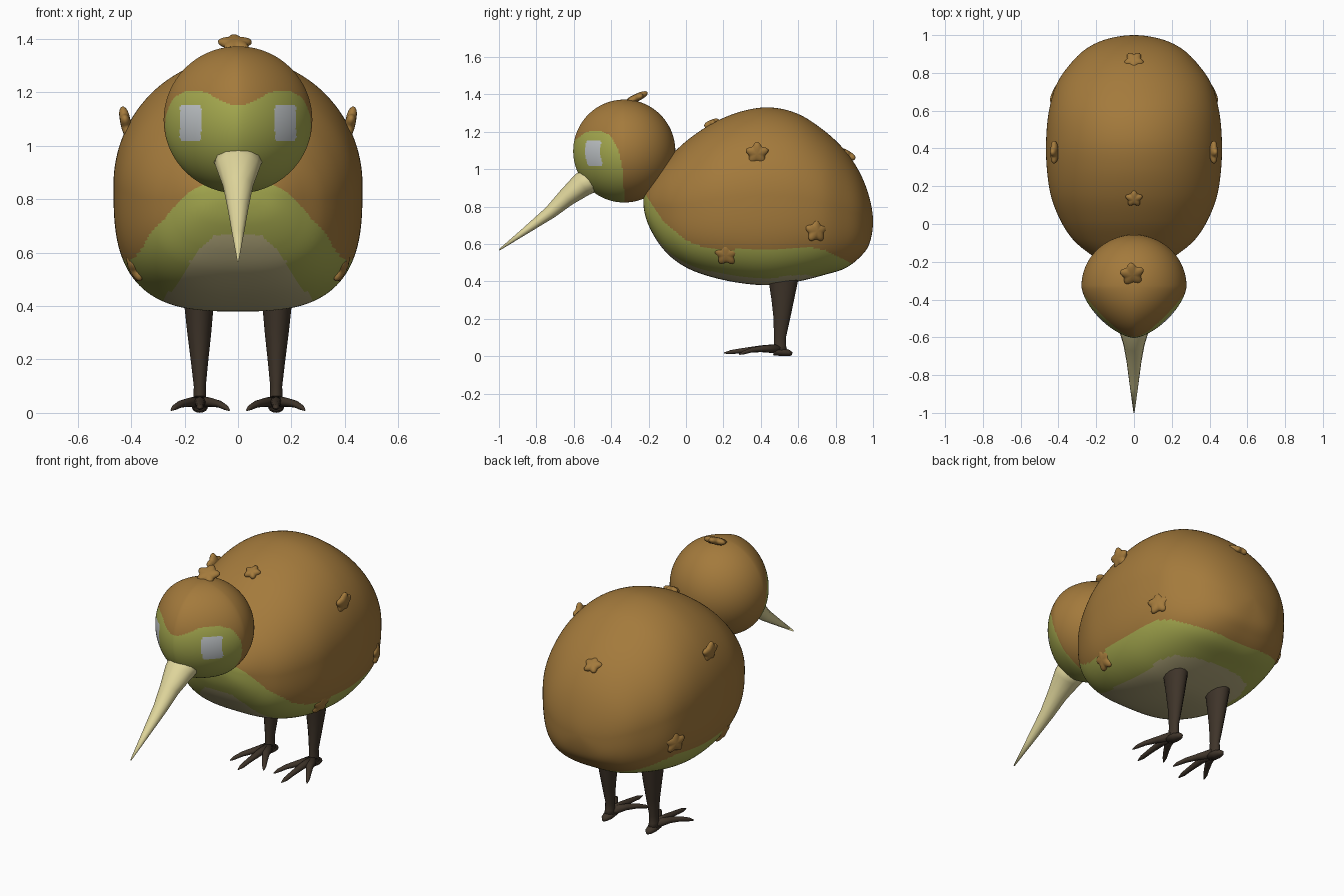
import bpy, bmesh, math
from mathutils import Vector

if "Cube" in bpy.data.objects:
    bpy.data.objects.remove(bpy.data.objects["Cube"])


def material(name, rgb):
    m = bpy.data.materials.new(name)
    m.diffuse_color = (*rgb, 1)
    m.use_nodes = True
    m.node_tree.nodes["Principled BSDF"].inputs["Base Color"].default_value = m.diffuse_color
    return m


BROWN = material("brown feathers", (.37, .195, .045))
GREEN = material("green feathers", (.38, .40, .078))
BEIGE = material("beige belly", (.49, .43, .22))
GREY = material("pale grey eye", (.55, .58, .60))
CREAM = material("cream beak", (.74, .67, .33))
DARK = material("dark brown legs", (.05, .035, .023))


def finish(bm, name, mats, rule=None):
    bmesh.ops.remove_doubles(bm, verts=bm.verts, dist=1e-5)
    bmesh.ops.recalc_face_normals(bm, faces=bm.faces)
    for f in bm.faces:
        f.smooth = True
        if rule:
            f.material_index = rule(f.calc_center_median())
    me = bpy.data.meshes.new(name)
    bm.to_mesh(me)
    bm.free()
    for m in mats:
        me.materials.append(m)
    ob = bpy.data.objects.new(name, me)
    bpy.context.collection.objects.link(ob)
    return ob


def loft(bm, rings, cap=True):
    vs = [[bm.verts.new(p) for p in r] for r in rings]
    n = len(vs[0])
    for a, b in zip(vs, vs[1:]):
        for i in range(n):
            j = (i + 1) % n
            bm.faces.new((a[i], a[j], b[j], b[i]))
    if cap:
        bm.faces.new(vs[0])
        bm.faces.new(vs[-1])


def tube(bm, stations, n=14):
    """stations: (x, y, z, half width, half height) along a path"""
    pts = [Vector(s[:3]) for s in stations]
    rings = []
    for i, s in enumerate(stations):
        d = (pts[min(i + 1, len(pts) - 1)] - pts[max(i - 1, 0)]).normalized()
        ref = Vector((0, 1, 0)) if abs(d.z) > .9 else Vector((0, 0, 1))
        side = d.cross(ref).normalized()
        up = side.cross(d)
        rings.append([pts[i] + side * s[3] * math.sin(t) + up * s[4] * math.cos(t)
                      for t in (2 * math.pi * k / n for k in range(n))])
    loft(bm, rings)


def lerp(table, v):
    for (a, p), (b, q) in zip(table, table[1:]):
        if v <= b:
            return p + (q - p) * max(0, (v - a) / (b - a))
    return table[-1][1]


def unit(a, p):
    """point at angle a on a superellipse of exponent p"""
    c, s = math.cos(a), math.sin(a)
    k = (abs(c) ** p + abs(s) ** p) ** (-1 / p)
    return c * k, s * k


# Body: cross-sections (y, bottom, top, half width), splined front to back
ST = [(-.228, .83, .83, 0), (-.222, .77, .875, .09), (-.20, .70, .925, .165),
      (-.15, .61, 1.0, .245), (-.08, .53, 1.075, .325), (.02, .465, 1.165, .39),
      (.15, .42, 1.25, .44), (.30, .39, 1.31, .462), (.45, .38, 1.33, .465),
      (.60, .40, 1.295, .45), (.74, .435, 1.205, .41), (.85, .47, 1.10, .335),
      (.93, .53, .98, .25), (.98, .60, .85, .14), (1.0, .72, .72, 0)]


def ghost(s):
    return (s[0], s[2], s[1], -s[3])


G = [ghost(ST[1])] + ST + [ghost(ST[-2])]
rings, N, SUB = [], 240, 16
for i in range(len(ST) - 1):
    for k in range(SUB + (i == len(ST) - 2)):
        t = k / SUB
        y, zb, zt, w = (.5 * (2 * b + (c - a) * t + (2 * a - 5 * b + 4 * c - d) * t * t
                              + (3 * b - a - 3 * c + d) * t ** 3)
                        for a, b, c, d in zip(*G[i:i + 4]))
        ring = []
        for j in range(N):
            a = 2 * math.pi * j / N
            c, s = unit(a, 2 if a < math.pi else 3)
            ring.append((w * c, y, (zb + zt) / 2 + (zt - zb) / 2 * s))
        rings.append(ring)
FLANK = [(-.24, .90), (-.22, .87), (-.12, .72), (0, .62), (.1, .58), (.2, .57),
         (.4, .572), (.65, .588), (.75, .565), (.88, .50), (.92, .4)]
BELLY = [(-.19, 0), (-.18, .09), (-.14, .15), (-.1, .18), (0, .215), (.2, .275),
         (.55, .285), (.64, .25), (.70, .15), (.72, 0)]


def body_rule(c):
    if c.z < .67 and abs(c.x) < lerp(BELLY, c.y) and c.z < lerp(FLANK, c.y):
        return 2
    return 1 if c.z < lerp(FLANK, c.y) else 0


bm = bmesh.new()
loft(bm, rings, cap=False)
finish(bm, "body", [BROWN, GREEN, BEIGE], body_rule)

# Head: ball with flattened cheeks in front
rings, N, M = [], 220, 140
for i in range(M + 1):
    phi = math.pi * i / M
    r = math.sin(phi)
    ring = []
    for j in range(N):
        a = 2 * math.pi * j / N
        c, s = unit(a, 2 if a < math.pi else 1.54)
        ring.append((.278 * r * c, -.33 + .273 * r * s, 1.097 - .275 * math.cos(phi)))
    rings.append(ring)
BROW = [(0, 1.15), (.04, 1.157), (.08, 1.178), (.12, 1.2), (.16, 1.208), (.2, 1.204),
        (.24, 1.18), (.28, 1.12)]
CHEEK = [(.8, -.33), (.98, -.335), (1.1, -.36), (1.19, -.41), (1.22, -.46)]


def head_rule(c):
    x = abs(c.x)
    if c.y < -.4 and .138 < x < .218 and 1.02 < c.z < 1.155:
        if (max(0, abs(x - .178) - .027) / .013) ** 2 + \
           (max(0, abs(c.z - 1.087) - .05) / .018) ** 2 < 1.1:
            return 2
    return 1 if c.z < lerp(BROW, x) and c.y < lerp(CHEEK, c.z) else 0


bm = bmesh.new()
loft(bm, rings, cap=False)
finish(bm, "head", [BROWN, GREEN, GREY], head_rule)

# Beak: tapering spike
bm = bmesh.new()
tube(bm, [(0, -.47, .965, .10, .075), (0, -.555, .918, .082, .066), (0, -.64, .848, .056, .049),
          (0, -.725, .77, .04, .035), (0, -.86, .67, .022, .019), (0, -.998, .569, .003, .004)], 12)
finish(bm, "beak", [CREAM])

# Legs with three front toes and a heel
for side, name in ((1, "right"), (-1, "left")):
    bm = bmesh.new()
    parts = [
        [(.146, .52, .46, .065, .088), (.146, .52, .40, .056, .078), (.145, .517, .30, .046, .06),
         (.144, .512, .20, .034, .044), (.143, .502, .10, .023, .032), (.143, .502, .055, .024, .033),
         (.143, .505, .02, .03, .038)],
        [(.143, .47, .03, .03, .025), (.143, .52, .022, .03, .022), (.143, .55, .017, .022, .017),
         (.143, .567, .012, .008, .009)],
        [(.143, .50, .04, .026, .026), (.142, .40, .04, .02, .018), (.142, .30, .03, .015, .013),
         (.142, .24, .022, .013, .011), (.142, .203, .017, .003, .003)],
        [(.143, .50, .04, .026, .026), (.18, .41, .04, .02, .017), (.215, .35, .033, .015, .013),
         (.238, .31, .02, .011, .010), (.25, .285, .01, .003, .003)],
        [(.143, .50, .04, .026, .026), (.105, .41, .04, .02, .017), (.07, .35, .033, .015, .013),
         (.046, .31, .02, .011, .010), (.033, .285, .01, .003, .003)]]
    for p in parts:
        tube(bm, [(side * s[0], *s[1:]) for s in p])
    finish(bm, name + "_leg", [DARK])


# Feather tufts: small lobed lumps lying on the plumage
def tuft(name, pos, normal, size, thick=.02):
    q = Vector(normal).normalized().to_track_quat('Z', 'Y')
    rings = []
    for i in range(11):
        phi = math.pi * i / 10
        ring = []
        for j in range(40):
            a = 2 * math.pi * j / 40
            r = size * math.sin(phi) ** .7 * (1 + .17 * math.cos(5 * (a - math.pi / 2))) if 0 < i < 10 else 0
            ring.append(Vector(pos) + q @ Vector((r * math.cos(a), r * math.sin(a), thick * math.cos(phi))))
        rings.append(ring)
    bm = bmesh.new()
    loft(bm, rings, cap=False)
    finish(bm, name, [BROWN])


tuft("crown_tuft", (-.01, -.265, 1.382), (.05, -.42, .9), .057)
tuft("nape_tuft", (0, .135, 1.243), (0, -.4, .92), .04)
tuft("rump_tuft", (0, .865, 1.078), (0, .52, .85), .046)
for s, side in ((1, "right"), (-1, "left")):
    tuft(side + "_wing_tuft", (s * .42, .38, 1.085), (s * .95, 0, -.2), .054)
    tuft(side + "_hip_tuft", (s * .412, .695, .67), (s * .9, .42, 0), .054)
    tuft(side + "_flank_tuft", (s * .388, .215, .545), (s * .9, -.12, -.35), .055)
